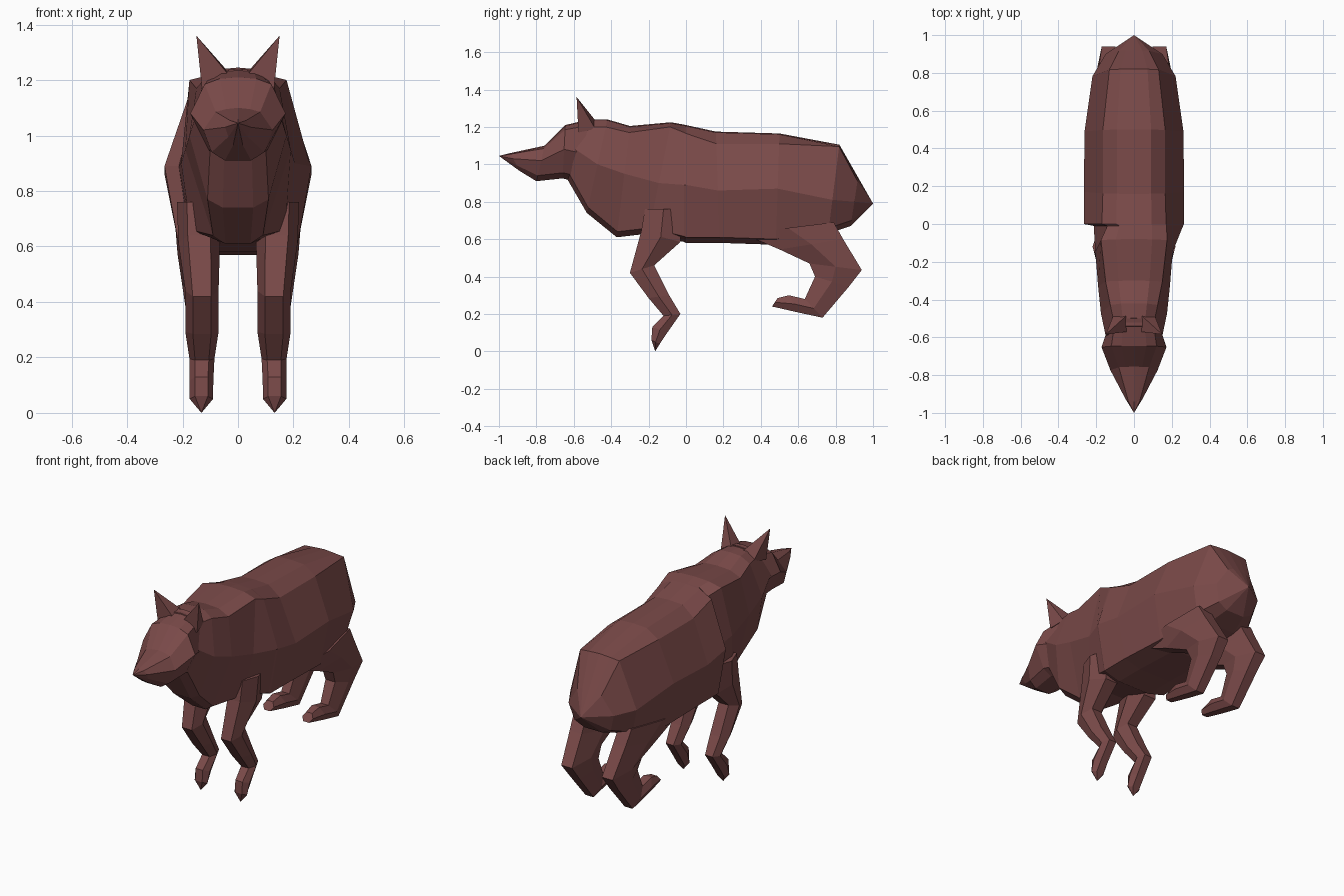
import bpy, bmesh

fur = bpy.data.materials.new("reddish brown fur")
fur.diffuse_color = (0.195, 0.068, 0.066, 1)


def loft(name, rings, start_tip=None, end_tip=None):
    """Skin a list of closed rings; ends are flat caps or points."""
    bm = bmesh.new()
    loops = [[bm.verts.new(p) for p in r] for r in rings]
    n = len(loops[0])
    for a, b in zip(loops, loops[1:]):
        for i in range(n):
            j = (i + 1) % n
            bm.faces.new((a[i], a[j], b[j], b[i]))
    for ring, tip in ((loops[0], start_tip), (loops[-1], end_tip)):
        if tip:
            v = bm.verts.new(tip)
            for i in range(n):
                bm.faces.new((ring[i], ring[(i + 1) % n], v))
        else:
            bm.faces.new(ring)
    bmesh.ops.recalc_face_normals(bm, faces=bm.faces)
    me = bpy.data.meshes.new(name)
    bm.to_mesh(me)
    bm.free()
    me.materials.append(fur)
    ob = bpy.data.objects.new(name, me)
    bpy.context.collection.objects.link(ob)
    return ob


def section(yt, yb, zt, x1, z1, x2, z2, x3, zb, left=1.0):
    """Body cross-section; y leans from yt at the top to yb at the bottom."""
    half = [(0.55 * x1, zt - 0.005), (x1, z1), (x2, z2), (x3, zb + 0.03), (0.5 * x3, zb)]
    pts = [(0, zt)] + half + [(-x * left, z) for x, z in reversed(half)]
    return [(x, yb + (yt - yb) * (z - zb) / (zt - zb), z) for x, z in pts]


def leg_ring(s, fy, fz, by, bz, xc, w):
    """Six-sided leg section between a front and a back point."""
    pts = [(0, -.55), (0, .55), (.5, 1), (1, .55), (1, -.55), (.5, -1)]
    return [(s * (xc + k * w), fy + (by - fy) * t, fz + (bz - fz) * t) for t, k in pts]


# torso from neck to rump, ending in the stub tail
torso = [
    (-.54, -.64, 1.24, .10, 1.20, .15, 1.08, .10, .93),
    (-.42, -.53, 1.24, .125, 1.20, .175, 1.0, .11, .74),
    (-.30, -.37, 1.205, .15, 1.17, .19, .95, .09, .61),
    (-.08, -.20, 1.225, .175, 1.20, .205, .90, .17, .63),
    (-.01, -.01, 1.212, .172, 1.17, .26, .89, .21, .585, .82),
    (0, 0, 1.21, .17, 1.165, .265, .89, .215, .58),
    (.16, .18, 1.175, .165, 1.11, .265, .86, .215, .58),
    (.50, .48, 1.165, .165, 1.11, .262, .87, .21, .57),
    (.82, .76, 1.105, .13, 1.095, .22, .81, .18, .63),
    (.92, .88, .93, .08, .91, .15, .80, .12, .67),
]
loft("torso", [section(*s) for s in torso], end_tip=(0, 1.0, .79))

# head and pointed muzzle
head = [
    (-.50, -.60, 1.245, .10, 1.21, .14, 1.06, .10, .91),
    (-.645, -.66, 1.21, .12, 1.185, .172, 1.08, .11, .925),
    (-.755, -.80, 1.10, .08, 1.085, .125, 1.02, .095, .91),
    (-.94, -.89, 1.06, .03, 1.055, .046, 1.03, .035, .965),
]
loft("head", [section(*s) for s in head], start_tip=(0, -.45, 1.08), end_tip=(0, -1.0, 1.045))

# leg sections: front y, z, back y, z, centre x, half width
front_leg = [
    (-.22, .76, -.02, .76, .14, .08),
    (-.24, .64, -.03, .585, .14, .075),
    (-.30, .42, -.17, .46, .13, .06),
    (-.20, .285, -.09, .30, .13, .06),
    (-.12, .19, -.03, .20, .13, .045),
    (-.18, .13, -.10, .10, .132, .043),
    (-.185, .06, -.14, .04, .132, .042),
]
hind_leg = [
    (.30, .63, .79, .69, .15, .075),
    (.50, .545, .84, .60, .145, .073),
    (.66, .47, .94, .435, .135, .065),
    (.69, .40, .87, .345, .13, .058),
    (.635, .28, .73, .18, .13, .048),
    (.55, .30, .60, .208, .13, .045),
    (.49, .285, .46, .24, .13, .035),
]
for side, s in (("right", 1), ("left", -1)):
    loft(side + "_front_leg", [leg_ring(s, *r) for r in front_leg], end_tip=(s * .132, -.165, 0))
    loft(side + "_hind_leg", [leg_ring(s, *r) for r in hind_leg])
    # ear
    base = [(s * .035, -.57, 1.22), (s * .13, -.575, 1.17), (s * .11, -.485, 1.19), (s * .04, -.485, 1.235)]
    loft(side + "_ear", [base], end_tip=(s * .15, -.585, 1.36))
